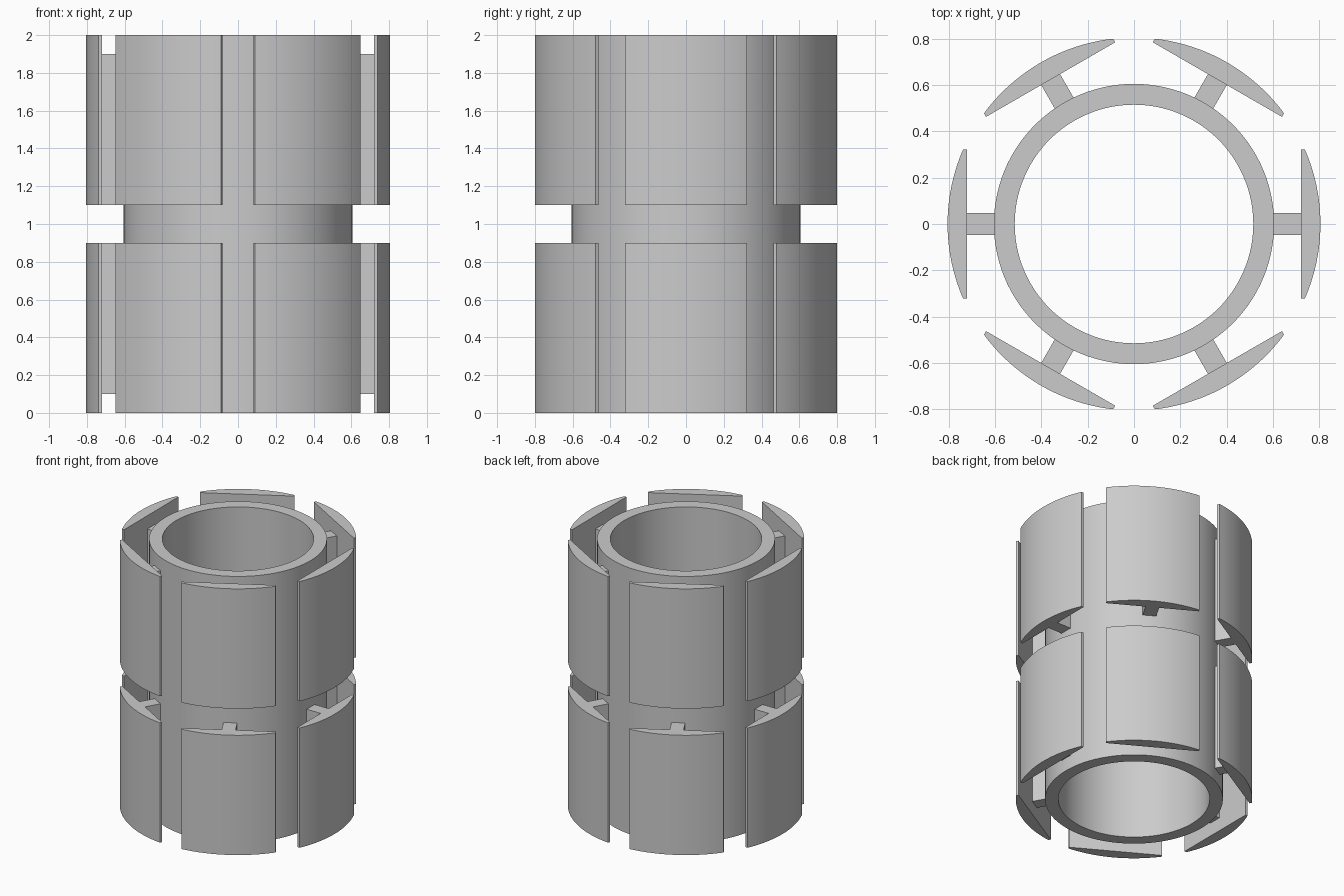
import bpy, bmesh, math

cube = bpy.data.objects.get("Cube")
if cube:
    bpy.data.objects.remove(cube, do_unlink=True)

HEIGHT = 2.0
TUBE_OUTER, TUBE_INNER = 0.605, 0.515
SHOE_RADIUS, SHOE_FLAT, SHOE_HALF = 0.805, 0.72, 0.322
STRUT_HALF = 0.047
COUNT = 6

grey = bpy.data.materials.new("light grey")
grey.use_nodes = True
colour = (0.6, 0.6, 0.6, 1)
grey.diffuse_color = colour
grey.node_tree.nodes["Principled BSDF"].inputs["Base Color"].default_value = colour


def finish(name, bm):
    """Turn a bmesh into a grey object, smooth on curves and sharp at edges."""
    bmesh.ops.recalc_face_normals(bm, faces=bm.faces)
    mesh = bpy.data.meshes.new(name)
    bm.to_mesh(mesh)
    bm.free()
    mesh.materials.append(grey)
    obj = bpy.data.objects.new(name, mesh)
    bpy.context.collection.objects.link(obj)
    bpy.ops.object.select_all(action="DESELECT")
    obj.select_set(True)
    bpy.context.view_layer.objects.active = obj
    bpy.ops.object.shade_smooth_by_angle(angle=math.radians(30))
    return obj


def prism(name, outline, bottom, top, angle):
    """Extrude a flat outline upwards, turned about the main axis."""
    bm = bmesh.new()
    c, s = math.cos(angle), math.sin(angle)
    face = bm.faces.new([bm.verts.new((x * c - y * s, x * s + y * c, bottom))
                         for x, y in outline])
    new = bmesh.ops.extrude_face_region(bm, geom=[face])["geom"]
    verts = [g for g in new if isinstance(g, bmesh.types.BMVert)]
    bmesh.ops.translate(bm, verts=verts, vec=(0, 0, top - bottom))
    return finish(name, bm)


# Central tube: a rectangular wall section spun round the axis
bm = bmesh.new()
section = [bm.verts.new((r, 0, z)) for r, z in (
    (TUBE_INNER, 0), (TUBE_OUTER, 0), (TUBE_OUTER, HEIGHT), (TUBE_INNER, HEIGHT))]
edges = [bm.edges.new((section[i], section[(i + 1) % 4])) for i in range(4)]
bmesh.ops.spin(bm, geom=section + edges, cent=(0, 0, 0), axis=(0, 0, 1),
               angle=math.tau, steps=128, use_merge=True)
bmesh.ops.remove_doubles(bm, verts=bm.verts, dist=0.0001)
finish("central_tube", bm)

# Shoe outline: flat back, curved outer face
sweep = math.asin(SHOE_HALF / SHOE_RADIUS)
steps = 20
arc = [sweep * (2 * i / steps - 1) for i in range(steps + 1)]
shoe = [(SHOE_FLAT, SHOE_HALF), (SHOE_FLAT, -SHOE_HALF)]
shoe += [(SHOE_RADIUS * math.cos(a), SHOE_RADIUS * math.sin(a)) for a in arc]

# Strut outline: from just inside the tube wall to the back of the shoe
root = TUBE_OUTER - 0.02
strut = [(root, -STRUT_HALF), (SHOE_FLAT, -STRUT_HALF),
         (SHOE_FLAT, STRUT_HALF), (root, STRUT_HALF)]

# Two rings of shoes; struts stop short of the tube's open ends
rings = {"lower": ((0, 0.9), (0.1, 0.9)),
         "upper": ((1.1, HEIGHT), (1.1, 1.9))}
for level, (shoe_span, strut_span) in rings.items():
    for i in range(COUNT):
        angle = i * math.tau / COUNT
        prism(f"{level}_shoe_{i + 1}", shoe, *shoe_span, angle)
        prism(f"{level}_strut_{i + 1}", strut, *strut_span, angle)
